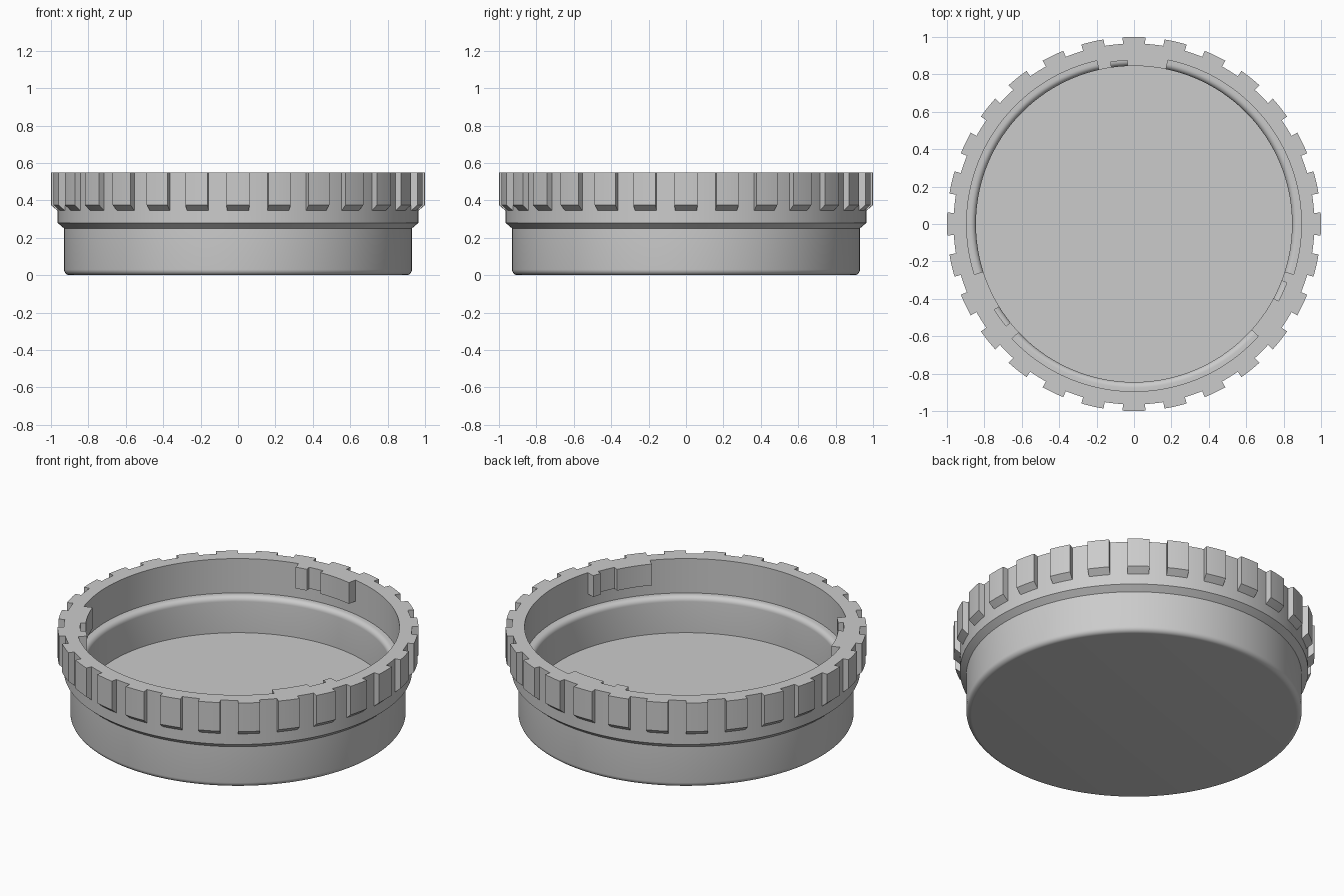
import bpy, bmesh, math

cube = bpy.data.objects.get("Cube")
if cube:
    bpy.data.objects.remove(cube)

TEETH = 28
STEPS = 11                    # divisions per grip rib pitch
SEGS = TEETH * STEPS
TOP = 0.55


def arc(cx, cz, r, start, end, n=6):
    """Points of a rounded corner in the radius/height plane."""
    angles = [math.radians(start + (end - start) * i / n) for i in range(n + 1)]
    return [(cx + r * math.cos(a), cz + r * math.sin(a)) for a in angles]


def push_out(bm, faces, radius, bottom=None, bottom_z=None):
    """Extrude wall faces to a new radius, optionally lifting the lower edge."""
    result = bmesh.ops.extrude_face_region(bm, geom=faces)["geom"]
    for v in (g for g in result if isinstance(g, bmesh.types.BMVert)):
        scale = radius / v.co.xy.length
        v.co.x *= scale
        v.co.y *= scale
        if bottom is not None and abs(v.co.z - bottom) < 0.001:
            v.co.z = bottom_z
    return [g for g in result if isinstance(g, bmesh.types.BMFace)]


def tab_angle(face):
    """Angle in degrees from the start of the nearest of three locking tabs."""
    c = face.calc_center_median()
    return (math.degrees(math.atan2(c.y, c.x)) - 78) % 120


# Cap section: underside, outer wall, grip band, bore, ledge and floor
profile = arc(0.90, 0.03, 0.03, -90, 0)
profile += [(0.93, 0.25), (0.965, 0.28), (0.965, 0.345), (0.965, TOP)]
profile += [(0.895, TOP), (0.895, 0.42), (0.895, 0.34)]
profile += arc(0.875, 0.31, 0.03, 90, 180)
profile += [(0.845, 0.12)]

bm = bmesh.new()
rings = []
for r, z in profile:
    rings.append([bm.verts.new((r * math.cos(math.tau * i / SEGS),
                                r * math.sin(math.tau * i / SEGS), z))
                  for i in range(SEGS)])
bm.faces.new(reversed(rings[0]))
bm.faces.new(rings[-1])

ribs, bore = [], []
for (r0, z0), (r1, z1), low, high in zip(profile, profile[1:], rings, rings[1:]):
    for i in range(SEGS):
        j = (i + 1) % SEGS
        face = bm.faces.new((low[i], low[j], high[j], high[i]))
        if (r0, z0, z1) == (0.965, 0.345, TOP) and (i + 3) % STEPS < 6:
            ribs.append(face)
        if (r0, z0, z1) == (0.895, TOP, 0.42) and tab_angle(face) < 25:
            bore.append(face)

# Grip ribs with sloped undersides
push_out(bm, ribs, 1.0, 0.345, 0.375)

# Three inner locking tabs, each with a shallow notch
tabs = push_out(bm, bore, 0.875)
push_out(bm, [f for f in tabs if not 14 < tab_angle(f) < 20.5], 0.845)

bmesh.ops.recalc_face_normals(bm, faces=bm.faces)
mesh = bpy.data.meshes.new("round_cap")
bm.to_mesh(mesh)
bm.free()
cap = bpy.data.objects.new("round_cap", mesh)
bpy.context.collection.objects.link(cap)

# Grey plastic
grey = bpy.data.materials.new("grey_plastic")
grey.use_nodes = True
colour = (0.6, 0.6, 0.6, 1)
grey.diffuse_color = colour
grey.node_tree.nodes["Principled BSDF"].inputs["Base Color"].default_value = colour
mesh.materials.append(grey)

bpy.ops.object.select_all(action="DESELECT")
cap.select_set(True)
bpy.context.view_layer.objects.active = cap
bpy.ops.object.shade_smooth_by_angle(angle=math.radians(30))
